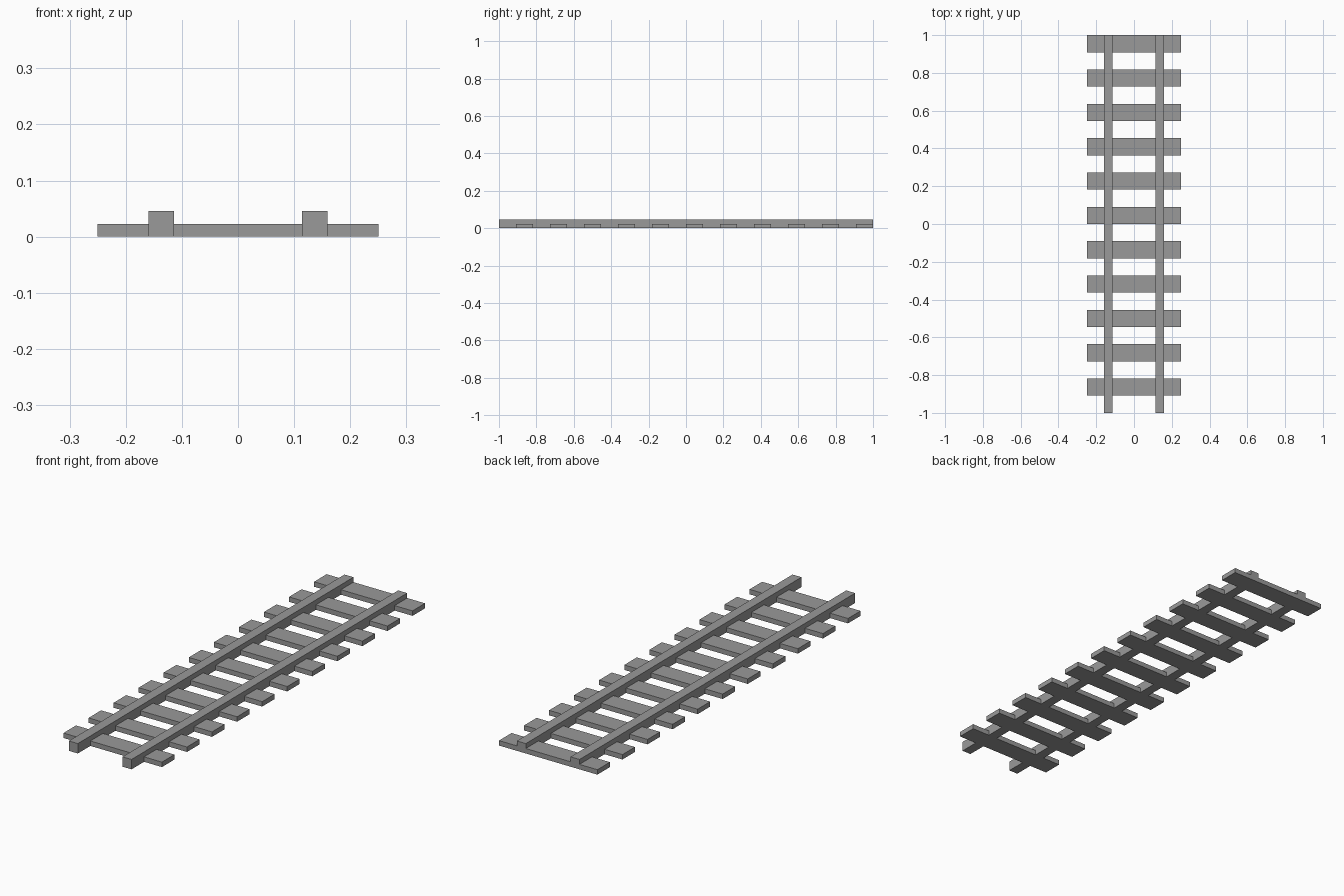
import bpy

cube = bpy.data.objects.get("Cube")
if cube:
    bpy.data.objects.remove(cube, do_unlink=True)

# All sizes are whole multiples of one unit; the track is 88 units long
U = 1 / 44
SLEEPERS = 11

grey = bpy.data.materials.new("track_grey")
grey.use_nodes = True
colour = (0.32, 0.32, 0.32, 1)
grey.diffuse_color = colour
grey.node_tree.nodes["Principled BSDF"].inputs["Base Color"].default_value = colour


def box(name, centre, size):
    """Flat-shaded box standing on the ground, measured in units."""
    x, y = centre
    bpy.ops.mesh.primitive_cube_add(size=1, location=(x * U, y * U, size[2] * U / 2))
    ob = bpy.context.object
    ob.name = name
    ob.scale = [s * U for s in size]
    bpy.ops.object.transform_apply(location=False, rotation=False, scale=True)
    ob.data.materials.append(grey)
    return ob


# Two full-length rails
for side, sign in (("left", 1), ("right", -1)):
    box(f"{side}_rail", (sign * 6, 0), (2, 88, 2))

# Evenly spaced sleepers, the last one flush with the back end
for i in range(SLEEPERS):
    box(f"sleeper_{i + 1}", (0, 42 - 8 * i), (22, 4, 1))
